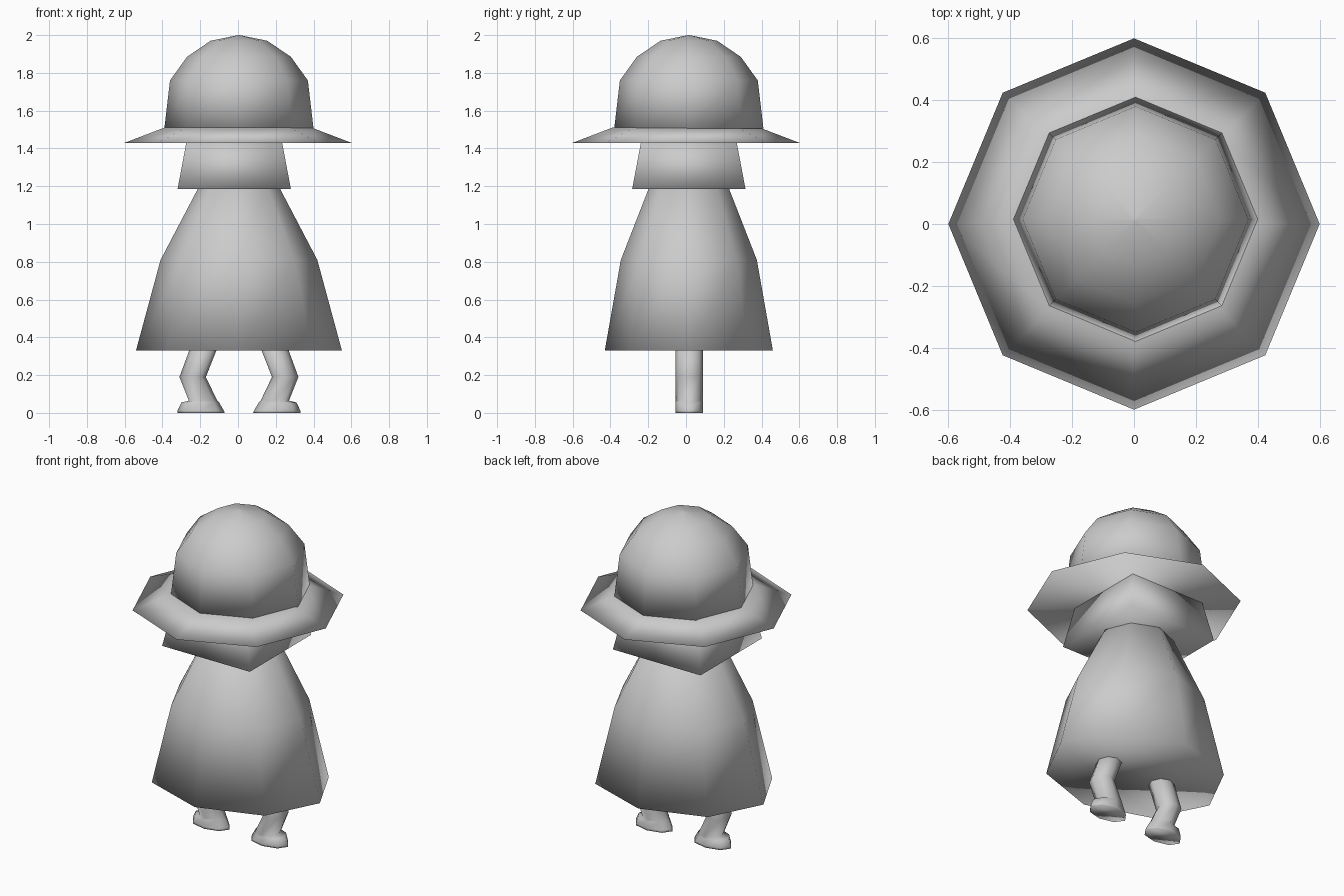
import bpy
import math

if "Cube" in bpy.data.objects:
    bpy.data.objects.remove(bpy.data.objects["Cube"])

grey = bpy.data.materials.new("plain grey")
grey.diffuse_color = (0.6, 0.6, 0.6, 1)
grey.use_nodes = True
grey.node_tree.nodes["Principled BSDF"].inputs["Base Color"].default_value = grey.diffuse_color


def loft(name, rings, sides=8, turn=0.0):
    """Closed, fully smooth shell through rings of (cx, cy, z, rx, ry)."""
    verts, faces = [], []
    for cx, cy, z, rx, ry in rings:
        for i in range(sides):
            a = turn + math.tau * i / sides
            verts.append((cx + rx * math.cos(a), cy + ry * math.sin(a), z))
    for r in range(len(rings) - 1):
        for i in range(sides):
            j = (i + 1) % sides
            faces.append((r * sides + i, r * sides + j,
                          (r + 1) * sides + j, (r + 1) * sides + i))
    # End caps share the rim vertices, so shading rolls over the edges
    faces.append(tuple(reversed(range(sides))))
    last = (len(rings) - 1) * sides
    faces.append(tuple(range(last, last + sides)))
    mesh = bpy.data.meshes.new(name)
    mesh.from_pydata(verts, [], faces)
    mesh.materials.append(grey)
    mesh.shade_smooth()
    obj = bpy.data.objects.new(name, mesh)
    bpy.context.collection.objects.link(obj)
    return obj


CX, CY = 0.005, 0.015   # shared axis of the body and the hat crown

# Hat crown: eight-sided dome
loft("hat_crown", [(CX, CY, z, r, r) for z, r in
                   ((1.505, 0.395), (1.76, 0.365), (1.885, 0.275),
                    (1.97, 0.15), (2.0, 0.004))])

# Hat brim: shallow cone with a flat underside
loft("hat_brim", [(0, 0, 1.43, 0.6, 0.6), (0, 0, 1.51, 0.39, 0.39)])

# Collar: flared four-sided block under the hat
d = math.sqrt(2)
loft("collar", [(-0.02, CY, 1.185, 0.30 * d, 0.30 * d),
                (-0.02, CY, 1.45, 0.25 * d, 0.25 * d)], 4, math.pi / 4)

# Cloak: wide oval skirt narrowing to the neck
loft("cloak", [(CX, CY, 0.33, 0.545, 0.445), (CX, CY, 0.81, 0.415, 0.36),
               (CX, CY, 1.22, 0.20, 0.20)])

# Legs with bent knees and outward feet: (z, inner x, outer x)
outline = ((0.0, 0.075, 0.325), (0.012, 0.08, 0.325), (0.055, 0.105, 0.305),
           (0.065, 0.115, 0.265), (0.19, 0.175, 0.315), (0.38, 0.10, 0.245))
for side, name in ((-1, "left_leg"), (1, "right_leg")):
    loft(name, [(CX + side * (a + b) / 2, 0.017, z, (b - a) / 2, 0.073)
                for z, a, b in outline])
